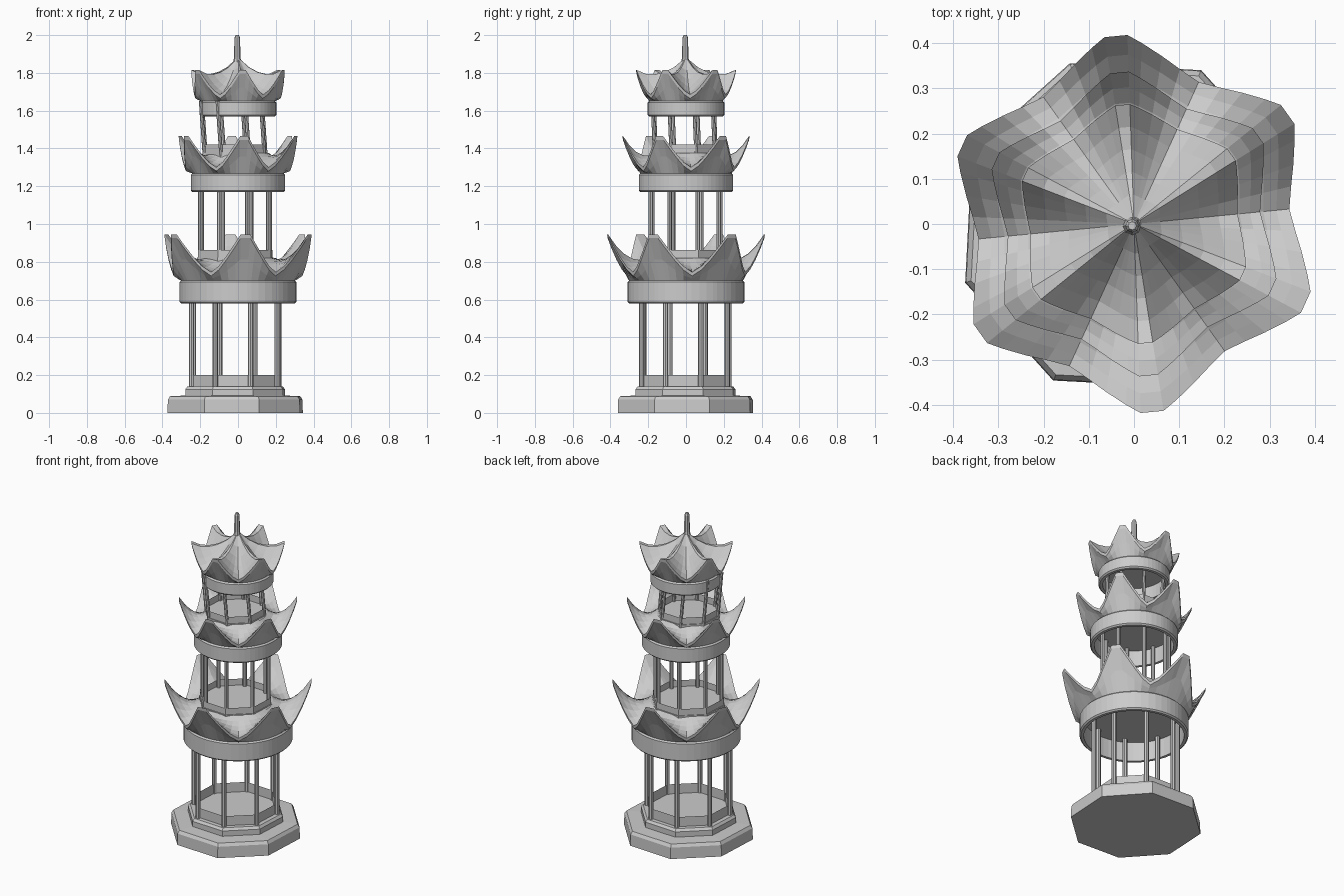
import bpy, bmesh
from math import cos, sin, radians
from mathutils import Vector

if "Cube" in bpy.data.objects:
    bpy.data.objects.remove(bpy.data.objects["Cube"])

CX, CY = -0.015, -0.003      # slight offset of the octagonal parts
OCT = [radians(19.5 + 45 * k) for k in range(8)]


def finish(bm, name, recalc=True):
    if recalc:
        bmesh.ops.recalc_face_normals(bm, faces=bm.faces[:])
    me = bpy.data.meshes.new(name)
    bm.to_mesh(me)
    bm.free()
    ob = bpy.data.objects.new(name, me)
    bpy.context.collection.objects.link(ob)
    return ob


def bridge(bm, rings, cap=True):
    """Join vertex rings into a skin, optionally closing both ends."""
    for a, b in zip(rings, rings[1:]):
        n = len(a)
        for i in range(n):
            bm.faces.new((a[i], a[(i + 1) % n], b[(i + 1) % n], b[i]))
    if cap:
        bm.faces.new(rings[0])
        bm.faces.new(rings[-1])


def octagon(name, profile):
    """Solid octagonal slab from (radius, z) pairs."""
    bm = bmesh.new()
    rings = [[bm.verts.new((CX + r * cos(a), CY + r * sin(a), z)) for a in OCT]
             for r, z in profile]
    bridge(bm, rings)
    return finish(bm, name)


def inner_wall(name, r, z0, z1):
    """Low single-skin parapet facing the inside."""
    bm = bmesh.new()
    rings = [[bm.verts.new((CX + r * cos(a), CY + r * sin(a), z)) for a in OCT]
             for z in (z0, z1)]
    bridge(bm, rings[::-1], cap=False)
    return finish(bm, name, recalc=False)


def pillars(name, r, z0, z1, thick, lean=(0, 0)):
    """Eight posts on the octagon corners."""
    bm = bmesh.new()
    for a in OCT:
        p = Vector((CX + r * cos(a), CY + r * sin(a), 0))
        rings = []
        for z, s in ((z0, 0), (z1, 1)):
            rings.append([bm.verts.new((p.x + lean[0] * s + thick * cos(radians(45 * k)),
                                        p.y + lean[1] * s + thick * sin(radians(45 * k)), z))
                          for k in range(8)])
        bridge(bm, rings)
    return finish(bm, name)


def roof(name, r0, z0, rv, zv, rt, zt, band_r, band_z0, band_z1, p):
    """Six-horned roof: sloped top, upturned edge, skirt and hollow band."""
    cols = [(35.5 + 60 * k + d, abs(d) if d <= 30 else 60 - d)
            for k in range(6) for d in (-3.5, 3.5, 8, 15, 22, 30, 38, 45, 52)]
    bm = bmesh.new()

    def ring(fn):
        out = []
        for ang, d in cols:
            h = (1 - max(0, d - 3.5) / 26.5) ** 1.5
            r, z = fn(h)
            out.append(bm.verts.new((r * cos(radians(ang)), r * sin(radians(ang)), z)))
        return out

    edge_r = lambda h: rv + (rt - rv) * h
    edge_z = lambda h: zv + (zt - zv) * h
    rings = []
    # top surface
    for t in (0, 0.2, 0.4, 0.6, 0.8, 1):
        rings.append(ring(lambda h: (
            r0 + (edge_r(h) - r0) * t,
            z0 + (zv - z0) * (1 - (1 - t) ** 1.6) + (zt - zv) * h * t ** p)))
    # eave thickness and skirt
    rings.append(ring(lambda h: (edge_r(h) - 0.003, edge_z(h) - 0.02)))
    rings.append(ring(lambda h: (band_r + (edge_r(h) - band_r) * 0.4,
                                 band_z1 + (edge_z(h) - 0.02 - band_z1) * 0.5)))
    # band, its underside, inner face and ceiling
    w = 0.025
    for r, z in ((band_r - 0.008, band_z1), (band_r, band_z1 - 0.008),
                 (band_r, band_z0 + 0.008), (band_r - 0.008, band_z0),
                 (band_r - w, band_z0), (band_r - w, band_z1)):
        rings.append(ring(lambda h: (r, z)))
    bridge(bm, rings)
    return finish(bm, name)


# Stepped base
octagon("base_slab", [(0.38, 0), (0.378, 0.07), (0.366, 0.088), (0.28, 0.092)])
octagon("base_step", [(0.28, 0.088), (0.28, 0.125), (0.268, 0.14)])

# Lower storey
inner_wall("lower_parapet", 0.24, 0.14, 0.2)
pillars("lower_pillars", 0.245, 0.13, 0.70, 0.014)
roof("lower_roof", 0.20, 0.82, 0.345, 0.745, 0.418, 0.945, 0.31, 0.58, 0.70, 1.8)

# Middle storey
octagon("middle_floor", [(0.215, 0.79), (0.215, 0.823)])
inner_wall("middle_parapet", 0.21, 0.823, 0.863)
pillars("middle_pillars", 0.195, 0.81, 1.27, 0.012)
roof("middle_roof", 0.165, 1.375, 0.28, 1.30, 0.337, 1.465, 0.25, 1.17, 1.268, 1.8)

# Upper storey
octagon("upper_floor", [(0.18, 1.35), (0.18, 1.378)])
inner_wall("upper_parapet", 0.175, 1.378, 1.42)
pillars("upper_pillars", 0.172, 1.36, 1.65, 0.010, lean=(-0.02, -0.012))
roof("top_roof", 0.015, 1.87, 0.23, 1.685, 0.265, 1.815, 0.203, 1.57, 1.65, 1.36)

# Finial
bm = bmesh.new()
bridge(bm, [[bm.verts.new((-0.004 + r * cos(radians(45 * k)), -0.004 + r * sin(radians(45 * k)), z))
             for k in range(8)]
            for r, z in ((0.022, 1.85), (0.017, 1.885), (0.015, 1.985), (0.009, 2.0))])
finish(bm, "finial")
